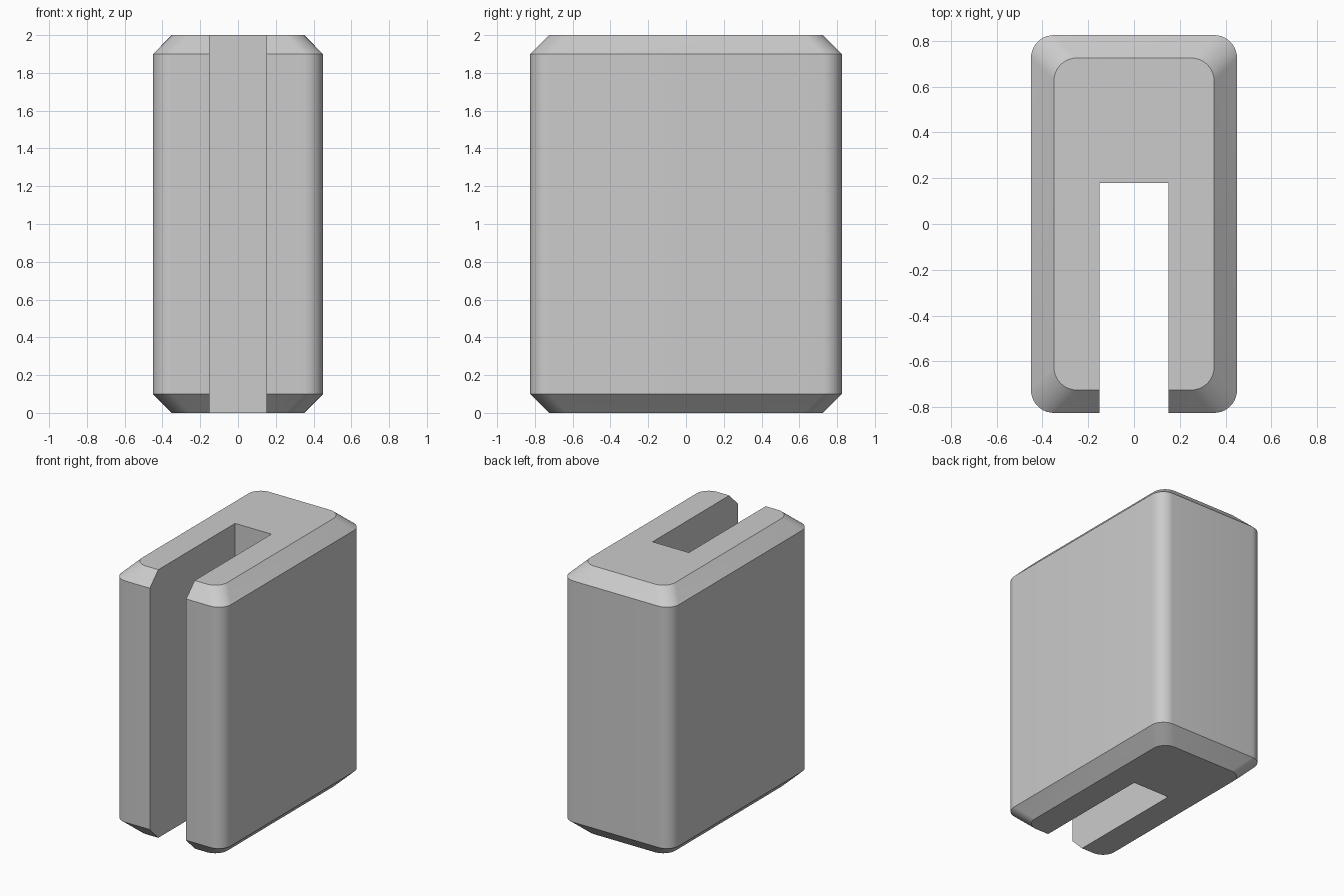
import bpy, bmesh
from math import sin, cos, radians

if "Cube" in bpy.data.objects:
    bpy.data.objects.remove(bpy.data.objects["Cube"])

HX, HY, H = 0.45, 0.825, 2.0       # half width, half depth, height
CHAMFER, RADIUS, SEG = 0.10, 0.10, 10
SLOT_X, SLOT_Y = 0.15, 0.18        # slot half width, slot end


def outline(inset):
    """U-shaped outline, counter-clockwise, with rounded outer corners."""
    x, y = HX - inset, HY - inset
    pts = [(SLOT_X, SLOT_Y), (SLOT_X, -y)]
    for sx, sy, start in ((1, -1, -90), (1, 1, 0), (-1, 1, 90), (-1, -1, 180)):
        for i in range(SEG + 1):
            a = radians(start + 90 * i / SEG)
            pts.append((sx * (x - RADIUS) + RADIUS * cos(a),
                        sy * (y - RADIUS) + RADIUS * sin(a)))
    return pts + [(-SLOT_X, -y), (-SLOT_X, SLOT_Y)]


# Slotted block: outlines lofted from bottom chamfer to top chamfer
bm = bmesh.new()
levels = ((0, CHAMFER), (CHAMFER, 0), (H - CHAMFER, 0), (H, CHAMFER))
rings = [[bm.verts.new((x, y, z)) for x, y in outline(inset)]
         for z, inset in levels]
n = len(rings[0])
for low, high in zip(rings, rings[1:]):
    for i in range(n):
        j = (i + 1) % n
        bm.faces.new((low[i], low[j], high[j], high[i]))
bm.faces.new(rings[0][::-1])
bm.faces.new(rings[-1])
mesh = bpy.data.meshes.new("slotted_block")
bm.to_mesh(mesh)
bm.free()

block = bpy.data.objects.new("slotted_block", mesh)
bpy.context.collection.objects.link(block)
bpy.context.view_layer.objects.active = block
block.select_set(True)
bpy.ops.object.shade_smooth_by_angle(angle=radians(30))
